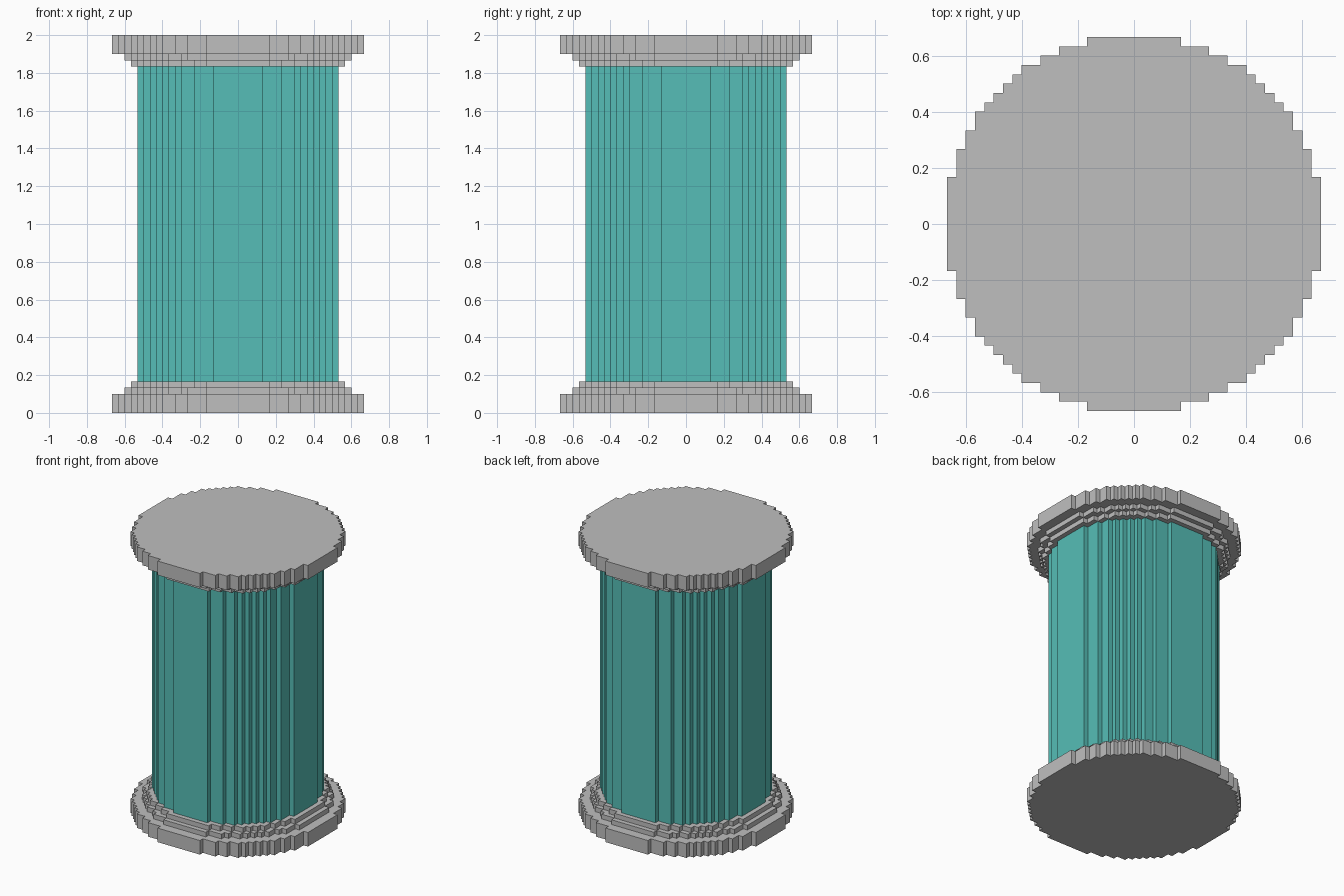
import bpy
import bmesh
import math

UNIT = 1 / 30  # size of one grid block

if "Cube" in bpy.data.objects:
    bpy.data.objects.remove(bpy.data.objects["Cube"])


def make_material(name, color):
    mat = bpy.data.materials.new(name)
    mat.use_nodes = True
    mat.diffuse_color = color
    mat.node_tree.nodes["Principled BSDF"].inputs["Base Color"].default_value = color
    return mat


def stepped_circle(r):
    """Outline of a circle of radius r blocks, snapped to whole blocks."""
    def half_width(row):
        return math.floor(math.sqrt((r + 0.13) ** 2 - (row + 0.5) ** 2) + 0.5)

    # quarter outline from the +x side up to the +y side, corners only
    quarter = []
    for row in range(r):
        w = half_width(row)
        if row == r - 1 or half_width(row + 1) != w:
            start = quarter[-1][1] if quarter else None
            if start is not None:
                quarter.append((w, start))
            quarter.append((w, row + 1))
    # four quarter turns close the ring
    ring = []
    for _ in range(4):
        ring += quarter
        quarter = [(-y, x) for x, y in quarter]
    return ring


def stepped_disc(name, r, z0, z1, mat):
    """Prism over a stepped circle, from block height z0 to z1."""
    bm = bmesh.new()
    base = bm.faces.new([bm.verts.new((x * UNIT, y * UNIT, z0 * UNIT))
                         for x, y in stepped_circle(r)])
    top = bmesh.ops.extrude_face_region(bm, geom=[base])["geom"]
    bmesh.ops.translate(bm, vec=(0, 0, (z1 - z0) * UNIT),
                        verts=[v for v in top if isinstance(v, bmesh.types.BMVert)])
    bmesh.ops.recalc_face_normals(bm, faces=bm.faces)
    mesh = bpy.data.meshes.new(name)
    bm.to_mesh(mesh)
    bm.free()
    mesh.materials.append(mat)
    obj = bpy.data.objects.new(name, mesh)
    bpy.context.collection.objects.link(obj)


stone = make_material("light grey stone", (0.52, 0.52, 0.52, 1))
teal = make_material("teal", (0.093, 0.515, 0.473, 1))

# column shaft
stepped_disc("shaft", 16, 5, 55, teal)

# stepped base, repeated upside down as the capital
for part, r, z0, z1 in (("slab", 20, 0, 3), ("middle_step", 18, 3, 4), ("inner_step", 17, 4, 5)):
    stepped_disc("base_" + part, r, z0, z1, stone)
    stepped_disc("capital_" + part, r, 60 - z1, 60 - z0, stone)
